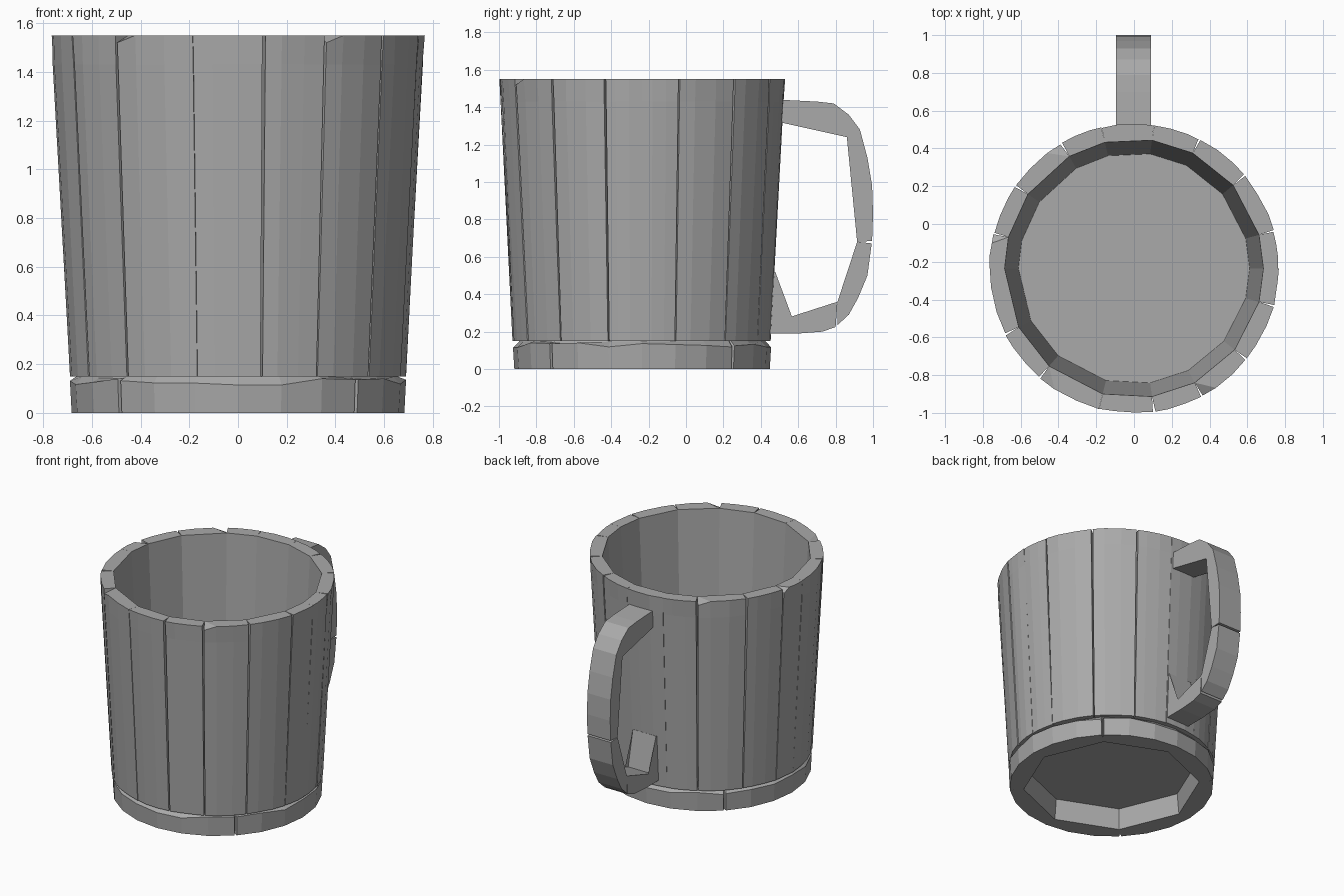
import bpy, bmesh, random
from math import sin, cos, radians, pi

random.seed(4)
if "Cube" in bpy.data.objects:
    bpy.data.objects.remove(bpy.data.objects["Cube"])

CY = -0.235       # mug axis in y
TOP, FOOT = 1.55, 0.15

grey = bpy.data.materials.new("weathered grey")
grey.use_nodes = True
tone = (0.4, 0.4, 0.4, 1)
grey.diffuse_color = tone
grey.node_tree.nodes["Principled BSDF"].inputs["Base Color"].default_value = tone


def polar(deg, r, z):
    a = radians(deg)
    return (r * cos(a), CY + r * sin(a), z)


def loft(name, rings):
    """Skin equal-length closed rings and cap both ends."""
    bm = bmesh.new()
    loops = [[bm.verts.new(p) for p in ring] for ring in rings]
    n = len(loops[0])
    for lo, hi in zip(loops, loops[1:]):
        for i in range(n):
            j = (i + 1) % n
            bm.faces.new((lo[i], lo[j], hi[j], hi[i]))
    caps = [bm.faces.new(loops[0]), bm.faces.new(loops[-1])]
    bmesh.ops.triangulate(bm, faces=caps)
    bmesh.ops.recalc_face_normals(bm, faces=bm.faces)
    mesh = bpy.data.meshes.new(name)
    bm.to_mesh(mesh)
    bm.free()
    mesh.materials.append(grey)
    obj = bpy.data.objects.new(name, mesh)
    bpy.context.collection.objects.link(obj)
    return obj


# Wall staves: wedge gaps open outward, inner edges meet
seams = [0, 15, 40, 63, 82, 103, 120, 145, 166, 180, 207, 229, 256, 278, 298, 321, 345, 360]
chipped = {120, 166, 229, 298}
tight = {0, 82, 103, 180, 256}


def stave_ring(a0, a1, z, gap0, gap1, chip=0):
    t = (z - FOOT) / (TOP - FOOT)
    outer, inner = 0.69 + 0.075 * t, 0.61 + 0.075 * t
    ring = [polar(a1, inner, z), polar(a0, inner, z)]
    span = a1 - a0
    for k, a in enumerate((a0 + gap0, a0 + span * 0.28, a0 + span * 0.65, a1 - gap1)):
        wear = random.uniform(-0.003, 0.003)
        ring.append(polar(a, outer + wear, z - (chip if k == 0 else 0)))
    return ring


for i, (a0, a1) in enumerate(zip(seams, seams[1:])):
    g0 = 0.05 if a0 in tight else random.uniform(0.3, 0.7)
    g1 = 0.05 if a1 % 360 in tight else random.uniform(0.2, 0.5)
    chip = 0.03 if a0 in chipped else 0
    loft(f"stave_{i + 1}", [
        stave_ring(a0, a1, FOOT, g0 * 0.7, g1 * 0.7),
        stave_ring(a0, a1, TOP - 0.12, g0, g1),
        stave_ring(a0, a1, TOP, g0, g1, chip)])

# Base hoop with four seams, octagonal recess below and the floor inside
angles = []
for k in range(24):
    a = k * 15
    angles += [a - 0.7, a, a + 0.7] if a % 90 == 45 else [a]


def octagon(r, z):
    return [polar(a, r * cos(pi / 8) / cos(radians(a % 45 - 22.5)), z) for a in angles]


def hoop(r, z, jitter=0.0, notch=0.0):
    return [polar(a, r - (notch if a % 90 == 45 else 0),
                  z + random.uniform(-jitter, jitter)) for a in angles]


loft("base_and_floor", [
    octagon(0.575, 0.15), octagon(0.59, 0), hoop(0.683, 0, 0, 0.03),
    hoop(0.69, 0.128, 0.014, 0.03), hoop(0.66, 0.146, 0.008),
    hoop(0.65, 0.16), hoop(0.635, 0.19)])

# Handle: three flat-sided blocks with fine joints
blocks = {
    "handle_top": [(0.5, 1.44), (0.7, 1.43), (0.79, 1.42), (0.87, 1.36), (0.93, 1.28),
                   (0.97, 1.13), (0.995, 0.98), (1, 0.83), (0.995, 0.685),
                   (0.915, 0.68), (0.86, 1.24), (0.5, 1.32)],
    "handle_middle": [(0.915, 0.68), (0.993, 0.672), (0.97, 0.5), (0.92, 0.38),
                      (0.87, 0.29), (0.81, 0.235), (0.81, 0.36)],
    "handle_foot": [(0.81, 0.36), (0.8, 0.225), (0.73, 0.2), (0.6, 0.19), (0.43, 0.19),
                    (0.43, 0.5), (0.477, 0.52), (0.53, 0.27)],
}
for name, outline in blocks.items():
    loft(name, [[(x, y, z) for y, z in outline] for x in (-0.095, 0.09)])
